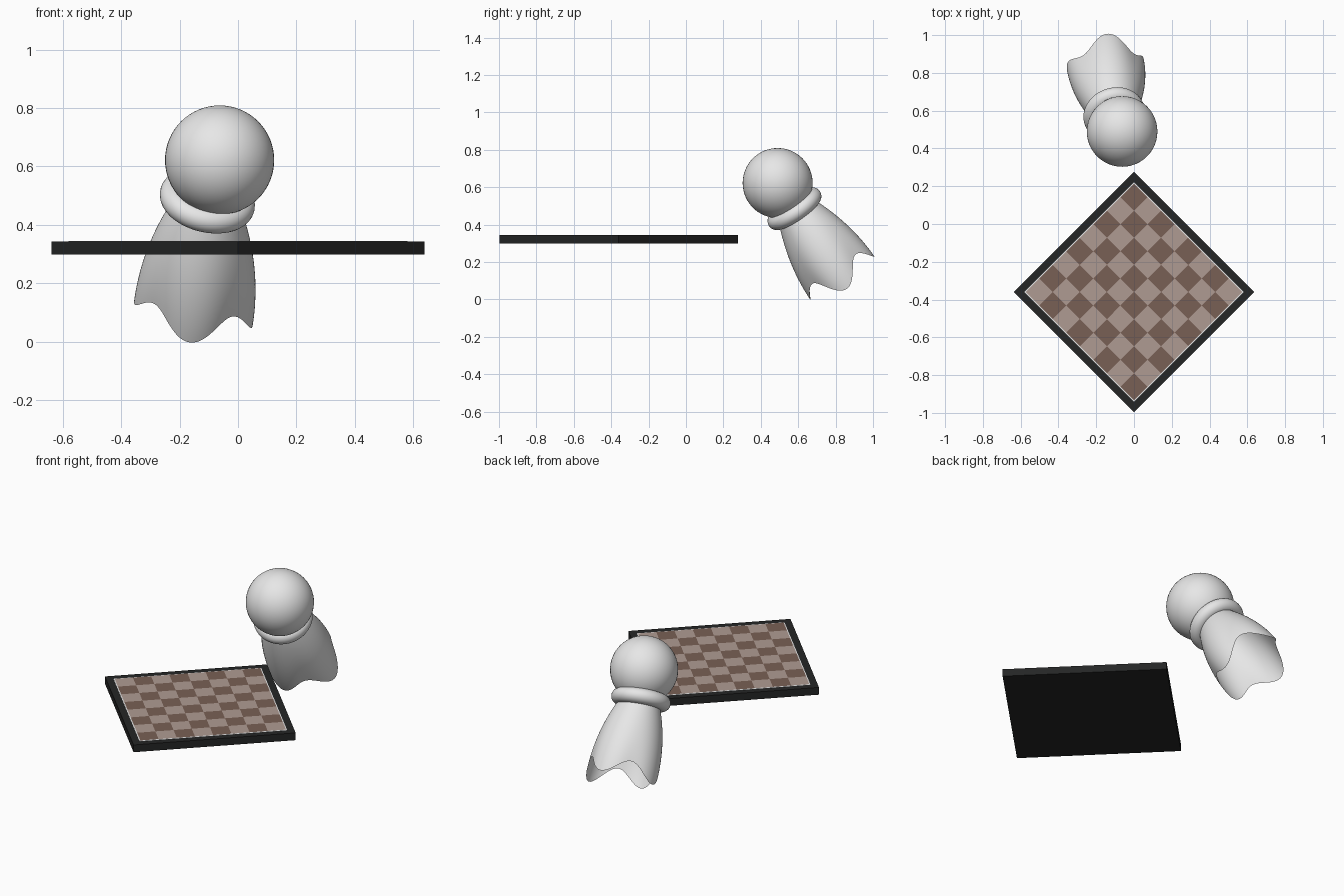
import bpy, bmesh
from math import sin, cos, pi
from mathutils import Vector, Matrix

cube = bpy.data.objects.get("Cube")
if cube:
    bpy.data.objects.remove(cube, do_unlink=True)


def material(name, r, g, b):
    m = bpy.data.materials.new(name)
    m.use_nodes = True
    m.diffuse_color = (r, g, b, 1)
    m.node_tree.nodes["Principled BSDF"].inputs["Base Color"].default_value = (r, g, b, 1)
    return m


pale = material("pale grey", 0.8, 0.8, 0.8)
black = material("soft black", 0.018, 0.019, 0.019)
light_wood = material("light brown", 0.43, 0.33, 0.29)
dark_wood = material("dark brown", 0.19, 0.117, 0.091)


def make_object(name, bm, mats, smooth=False):
    mesh = bpy.data.meshes.new(name)
    bm.to_mesh(mesh)
    bm.free()
    for m in mats:
        mesh.materials.append(m)
    for p in mesh.polygons:
        p.use_smooth = smooth
    ob = bpy.data.objects.new(name, mesh)
    bpy.context.collection.objects.link(ob)
    return ob


# --- board, turned so that a corner faces the front ---
turn = Matrix.Translation((0, -0.36, 0)) @ Matrix.Rotation(pi / 4, 4, 'Z')


def slab(name, side, z0, z1, mat):
    bm = bmesh.new()
    bmesh.ops.create_cube(bm, size=1)
    bmesh.ops.scale(bm, vec=(side, side, z1 - z0), verts=bm.verts)
    bmesh.ops.translate(bm, vec=(0, 0, (z0 + z1) / 2), verts=bm.verts)
    bm.transform(turn)
    make_object(name, bm, [mat])


slab("board_frame", 0.902, 0.299, 0.343, black)
slab("board_trim_line", 0.822, 0.341, 0.344, pale)

# checkered squares
SIDE = 0.81
bm = bmesh.new()
bmesh.ops.create_grid(bm, x_segments=8, y_segments=8, size=SIDE / 2)
for f in bm.faces:
    c = f.calc_center_median()
    col, row = (int((v + SIDE / 2) / (SIDE / 8)) for v in (c.x, c.y))
    f.material_index = (col + row) % 2
bmesh.ops.translate(bm, vec=(0, 0, 0.3455), verts=bm.verts)
bm.transform(turn)
make_object("board_squares", bm, [dark_wood, light_wood])

# --- tilted pawn figure ---
collar_centre = Vector((-0.105, 0.58, 0.485))

# head
bm = bmesh.new()
bmesh.ops.create_uvsphere(bm, u_segments=48, v_segments=32, radius=0.187)
bmesh.ops.translate(bm, vec=(-0.063, 0.49, 0.622), verts=bm.verts)
make_object("head", bm, [pale], True)


def tube(name, axis, rows, cols, point, closed):
    """Ring surface around an axis; point(u, angle) gives (radius, distance)."""
    n = Vector(axis).normalized()
    front = Vector((0, -1, 0))
    e1 = (front - n * front.dot(n)).normalized()
    e2 = n.cross(e1)
    bm = bmesh.new()
    rings = []
    for j in range(rows if closed else rows + 1):
        ring = []
        for i in range(cols):
            a = 2 * pi * i / cols
            r, s = point(j / rows, a)
            ring.append(bm.verts.new(collar_centre + n * s + (e1 * cos(a) + e2 * sin(a)) * r))
        rings.append(ring)
    for j in range(rows):
        lo, hi = rings[j], rings[(j + 1) % len(rings)]
        for i in range(cols):
            k = (i + 1) % cols
            bm.faces.new((lo[i], lo[k], hi[k], hi[i]))
    return make_object(name, bm, [pale], True)


# rounded collar
def collar_point(u, a):
    return 0.121 - 0.044 * cos(2 * pi * u), 0.043 * sin(2 * pi * u)


tube("collar", (-0.19, 0.56, -0.81), 24, 64, collar_point, True)


# flared cloth body with four hem lobes, the one on the left side longer
def body_point(u, a):
    lobe = cos(4 * a)
    hem = 0.41 + 0.044 * lobe + 0.04 * max(0, -sin(a)) ** 4
    s = u * hem
    r = 0.105 + 0.1 * (1 - (1 - s / 0.45) ** 2)
    return r + 0.008 * lobe * u * u - 0.006 * u * u, s


tube("cloth_body", (-0.1, 0.566, -0.82), 24, 96, body_point, False)
